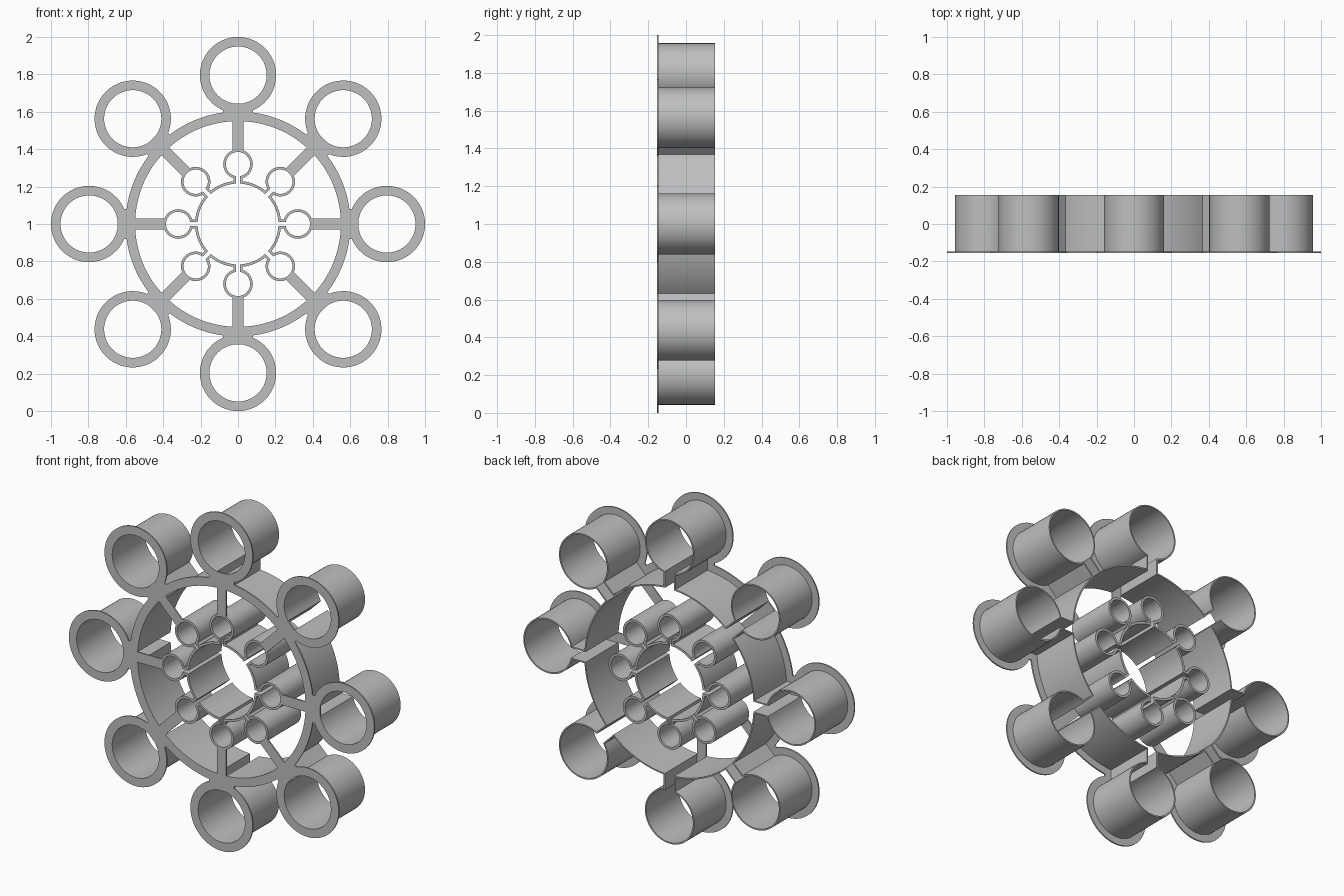
import bpy, bmesh
from math import sin, cos, asin, pi, sqrt
from mathutils import Matrix, Vector

if "Cube" in bpy.data.objects:
    bpy.data.objects.remove(bpy.data.objects["Cube"], do_unlink=True)

ARMS = 8
FRONT, BACK, PLATE = -0.154, 0.154, 0.008
STEP = 2 * pi / ARMS

grey = bpy.data.materials.new("plain grey")
grey.use_nodes = True
colour = (0.52, 0.52, 0.52, 1)
grey.diffuse_color = colour
grey.node_tree.nodes["Principled BSDF"].inputs["Base Color"].default_value = colour


def finish(name, bm):
    bmesh.ops.recalc_face_normals(bm, faces=bm.faces)
    mesh = bpy.data.meshes.new(name)
    bm.to_mesh(mesh)
    bm.free()
    mesh.materials.append(grey)
    obj = bpy.data.objects.new(name, mesh)
    obj.location.z = 1
    bpy.context.collection.objects.link(obj)
    bpy.ops.object.select_all(action="DESELECT")
    obj.select_set(True)
    bpy.context.view_layer.objects.active = obj
    bpy.ops.object.shade_smooth_by_angle(angle=pi / 6)
    return obj


def outline(hub, slot, centre, cup, grow):
    """Round hub with slotted necks leading to round cups, grown outwards."""
    hub, slot, cup = hub + grow, slot + grow, cup + grow
    mouth, start = asin(slot / cup), asin(slot / hub)
    points = []
    for arm in range(ARMS):
        turn = Matrix.Rotation(arm * STEP, 2)
        # cup arc, from one side of the neck round to the other
        for i in range(49):
            a = pi + mouth + (2 * pi - 2 * mouth) * i / 48
            points.append(turn @ Vector((centre + cup * cos(a), -cup * sin(a))))
        points[-49:] = points[:-50:-1]
        # hub arc to the next neck
        for i in range(17):
            a = start + (STEP - 2 * start) * i / 16
            points.append(turn @ Vector((hub * cos(a), hub * sin(a))))
    return points


def band(name, shape, inner, outer, y0, y1):
    """Closed strip between two grown outlines, extruded along y."""
    bm = bmesh.new()
    a, b = outline(*shape, inner), outline(*shape, outer)
    rings = [[bm.verts.new((p.x, y, p.y)) for p in pts]
             for pts, y in ((a, y0), (b, y0), (b, y1), (a, y1))]
    n = len(a)
    for k in range(4):
        r, s = rings[k], rings[(k + 1) % 4]
        for i in range(n):
            j = (i + 1) % n
            bm.faces.new((r[i], r[j], s[j], s[i]))
    return finish(name, bm)


# hub radius, half slot width, cup centre distance, cup radius
OUTER = (0.55, 0.03, 0.796, 0.153)
INNER = (0.216, 0.01, 0.32, 0.065)

band("outer_flange", OUTER, 0, 0.051, FRONT, FRONT + PLATE)
band("outer_wall", OUTER, 0, 0.008, FRONT + PLATE, BACK)
band("inner_wall", INNER, 0, 0.014, FRONT, BACK)

# thin spokes that join the inner wall to the flange and close the necks
bm = bmesh.new()
r0, r1 = 0.389, 0.645
for arm in range(ARMS):
    m = (Matrix.Rotation(arm * STEP, 4, "Y")
         @ Matrix.Translation(((r0 + r1) / 2, FRONT + PLATE / 2, 0))
         @ Matrix.Diagonal((r1 - r0, PLATE, 0.06, 1)))
    bmesh.ops.create_cube(bm, size=1, matrix=m)
finish("spokes", bm)
